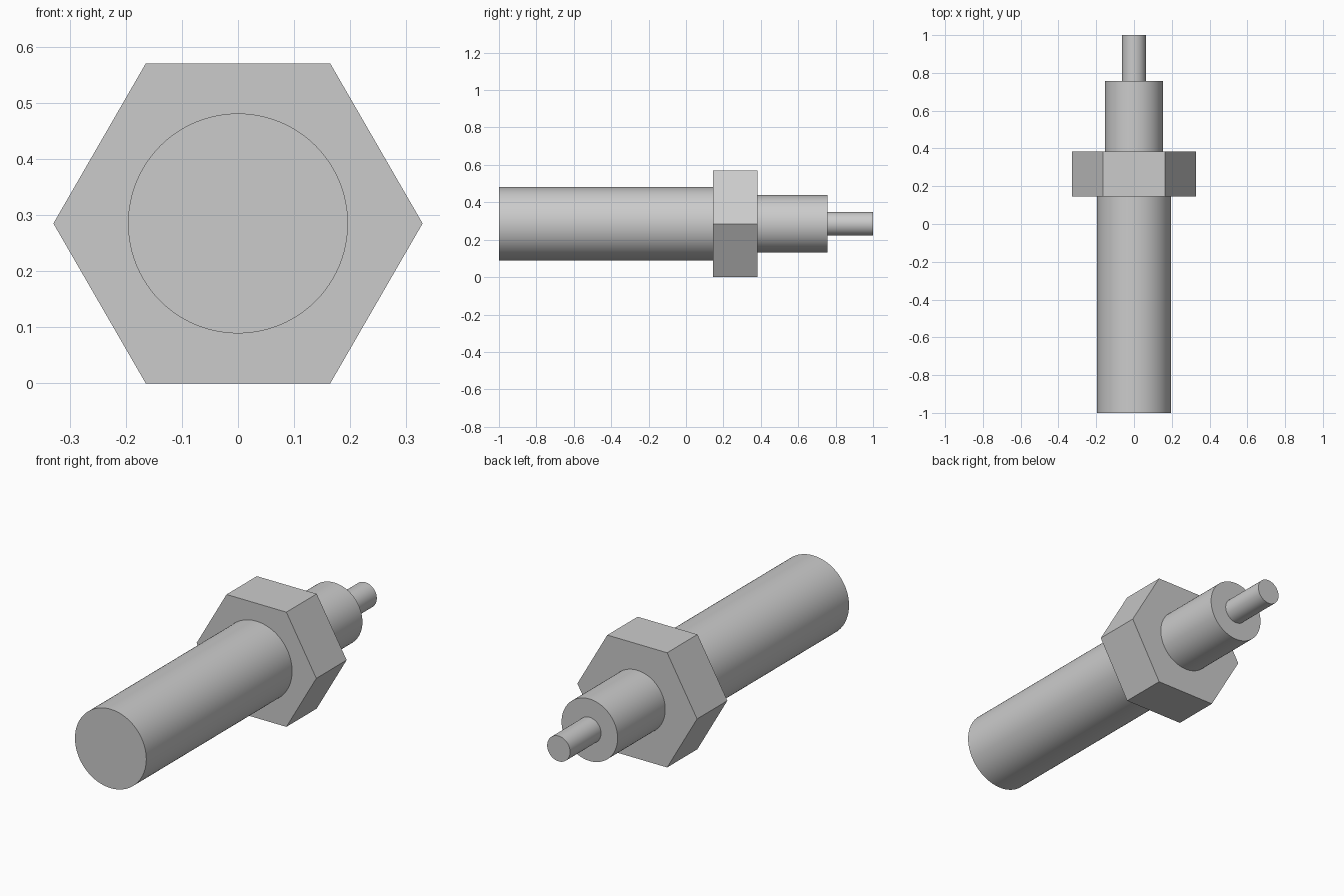
import bpy, bmesh
from math import cos, sin, tau, radians

cube = bpy.data.objects.get("Cube")
if cube:
    bpy.data.objects.remove(cube, do_unlink=True)

# Single metal colour
metal = bpy.data.materials.new("grey metal")
metal.use_nodes = True
colour = (0.6, 0.6, 0.6, 1)
metal.diffuse_color = colour
metal.node_tree.nodes["Principled BSDF"].inputs["Base Color"].default_value = colour

AXIS_Z = 0.285   # height of the common axis
EMBED = 0.02     # overlap so the parts join without coincident caps


def prism(name, radius, y0, y1, sides):
    """Regular prism along y, with its first corner on +x."""
    bm = bmesh.new()
    ring = [bm.verts.new((radius * cos(tau * i / sides), y0,
                          radius * sin(tau * i / sides))) for i in range(sides)]
    cap = bm.faces.new(ring)
    out = bmesh.ops.extrude_face_region(bm, geom=[cap], use_keep_orig=True)
    moved = [v for v in out["geom"] if isinstance(v, bmesh.types.BMVert)]
    bmesh.ops.translate(bm, verts=moved, vec=(0, y1 - y0, 0))
    bmesh.ops.recalc_face_normals(bm, faces=bm.faces)
    mesh = bpy.data.meshes.new(name)
    bm.to_mesh(mesh)
    bm.free()
    mesh.materials.append(metal)
    obj = bpy.data.objects.new(name, mesh)
    obj.location.z = AXIS_Z
    bpy.context.collection.objects.link(obj)
    return obj


# Hexagonal nut, flat on the ground
prism("hex_nut", 0.329, 0.145, 0.383, 6)

# Round sections: long shank, rear collar, thin tip
rounds = [
    prism("shank", 0.196, -1, 0.145 + EMBED, 96),
    prism("rear_collar", 0.154, 0.383 - EMBED, 0.757, 96),
    prism("tip_pin", 0.063, 0.757 - EMBED, 1, 64),
]
bpy.ops.object.select_all(action="DESELECT")
for obj in rounds:
    obj.select_set(True)
bpy.context.view_layer.objects.active = rounds[0]
bpy.ops.object.shade_smooth_by_angle(angle=radians(30))
